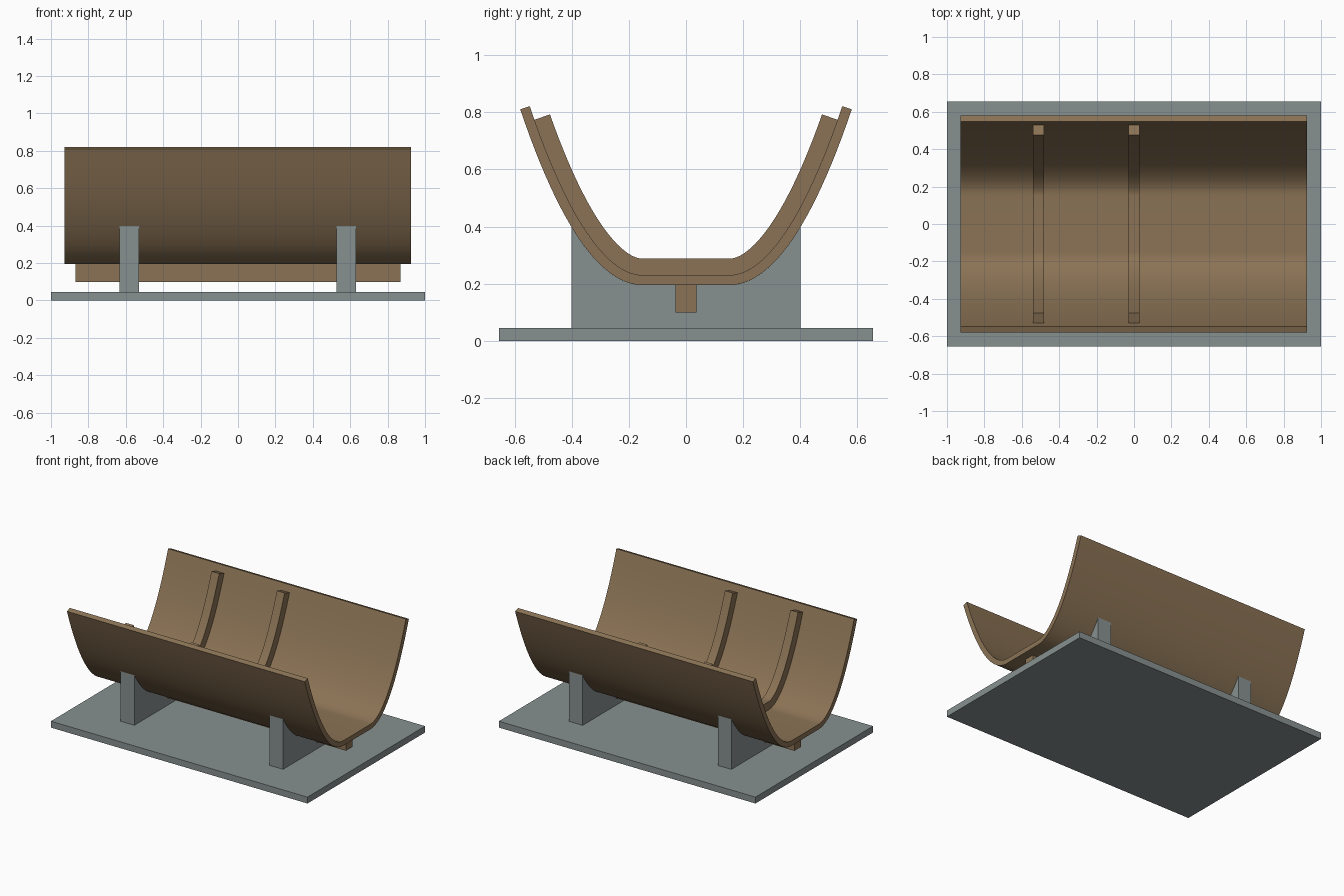
import bpy
import bmesh
from math import hypot

cube = bpy.data.objects.get("Cube")
if cube:
    bpy.data.objects.remove(cube, do_unlink=True)


def make_material(name, rgb):
    mat = bpy.data.materials.new(name)
    mat.use_nodes = True
    mat.diffuse_color = (*rgb, 1)
    mat.node_tree.nodes["Principled BSDF"].inputs["Base Color"].default_value = (*rgb, 1)
    return mat


WOOD = make_material("brown wood", (0.258, 0.171, 0.091))
STONE = make_material("grey stand", (0.242, 0.283, 0.279))

# Half section of the hull: flat bottom edge, control point, rim (y, z)
START, CONTROL, RIM = (0.15, 0.195), (0.372, 0.195), (0.58, 0.81)
SKIN, RIB = 0.035, 0.0925


def hull_curve(offset=0.0, end=1.0, steps=24):
    """Full hull section from -y to +y, moved inward by offset."""
    half = []
    for i in range(steps + 1):
        t = end * i / steps
        y, z = ((1 - t) ** 2 * a + 2 * t * (1 - t) * b + t * t * c
                for a, b, c in zip(START, CONTROL, RIM))
        dy, dz = ((1 - t) * (b - a) + t * (c - b)
                  for a, b, c in zip(START, CONTROL, RIM))
        length = hypot(dy, dz)
        half.append((y - offset * dz / length, z + offset * dy / length))
    return [(-y, z) for y, z in reversed(half)] + half


def band(name, lower, upper, x0, x1, mat, smooth=False):
    """Solid between two section lines, extruded from x0 to x1."""
    bm = bmesh.new()
    rows = [[bm.verts.new((x, y, z)) for y, z in line]
            for x in (x0, x1) for line in (lower, upper)]
    low0, up0, low1, up1 = rows
    for a, b in ((low0, up0), (low1, up1), (low0, low1), (up0, up1)):
        for i in range(len(a) - 1):
            bm.faces.new((a[i], a[i + 1], b[i + 1], b[i]))
    for i in (0, -1):
        bm.faces.new((low0[i], up0[i], up1[i], low1[i]))
    bmesh.ops.recalc_face_normals(bm, faces=bm.faces[:])
    mesh = bpy.data.meshes.new(name)
    bm.to_mesh(mesh)
    bm.free()
    mesh.materials.append(mat)
    obj = bpy.data.objects.new(name, mesh)
    bpy.context.collection.objects.link(obj)
    if smooth:
        bpy.ops.object.select_all(action="DESELECT")
        obj.select_set(True)
        bpy.context.view_layer.objects.active = obj
        bpy.ops.object.shade_smooth_by_angle()
    return obj


def block(name, half_y, z0, z1, x0, x1, mat):
    return band(name, [(-half_y, z0), (half_y, z0)],
                [(-half_y, z1), (half_y, z1)], x0, x1, mat)


# Stand
block("base_plate", 0.655, 0, 0.045, -1, 1, STONE)
saddle = hull_curve(end=0.574)
floor = [(y, 0.045) for y, z in saddle]
for name, x in (("right_cradle", -0.581), ("left_cradle", 0.579)):
    band(name, floor, saddle, x - 0.053, x + 0.053, STONE, smooth=True)

# Hull skin and keel
band("hull_shell", hull_curve(), hull_curve(SKIN), -0.928, 0.926, WOOD, smooth=True)
block("keel", 0.036, 0.1, 0.196, -0.87, 0.868, WOOD)

# Inner ribs
for name, x in (("right_rib", -0.51), ("middle_rib", 0.0)):
    band(name, hull_curve(SKIN, 0.96), hull_curve(RIB, 0.96),
         x - 0.03, x + 0.03, WOOD, smooth=True)
